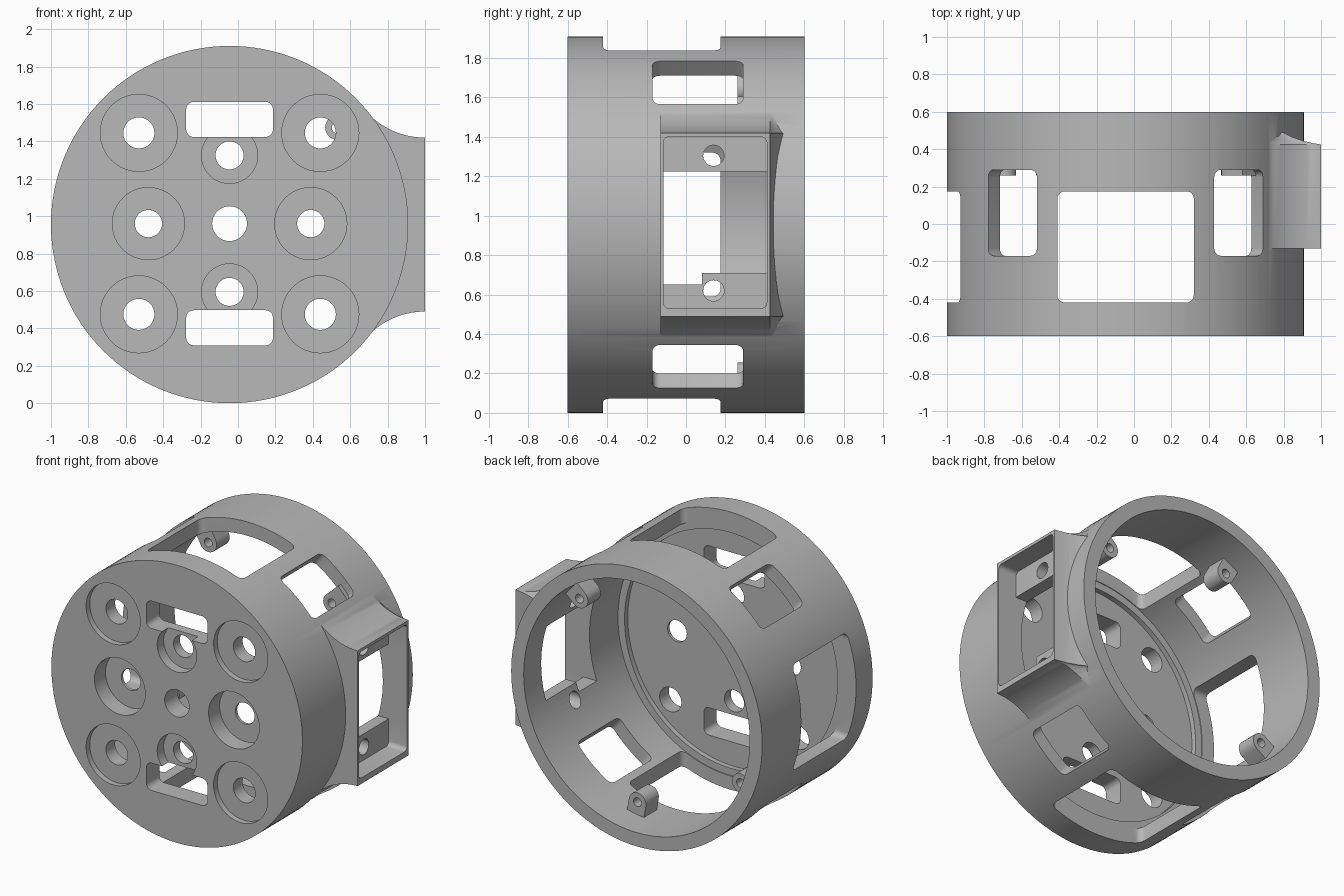
import bpy, bmesh, math
from mathutils import Vector

cube = bpy.data.objects.get("Cube")
if cube:
    bpy.data.objects.remove(cube, do_unlink=True)

CX, CZ, R, RI = -0.045, 0.955, 0.955, 0.86
X, Y, Z = Vector((1, 0, 0)), Vector((0, 1, 0)), Vector((0, 0, 1))
CENTRE = Vector((CX, 0, CZ))

grey = bpy.data.materials.new("plain grey")
grey.use_nodes = True
grey.diffuse_color = (0.48, 0.48, 0.48, 1)
grey.node_tree.nodes["Principled BSDF"].inputs["Base Color"].default_value = (0.48, 0.48, 0.48, 1)


def loft(name, sections):
    """Solid through matching closed loops of points, capped at both ends."""
    bm = bmesh.new()
    loops = [[bm.verts.new(p) for p in s] for s in sections]
    n = len(loops[0])
    for a, b in zip(loops, loops[1:]):
        for i in range(n):
            j = (i + 1) % n
            bm.faces.new((a[i], a[j], b[j], b[i]))
    bm.faces.new(loops[0])
    bm.faces.new(loops[-1])
    bmesh.ops.recalc_face_normals(bm, faces=bm.faces)
    mesh = bpy.data.meshes.new(name)
    bm.to_mesh(mesh)
    bm.free()
    mesh.materials.append(grey)
    ob = bpy.data.objects.new(name, mesh)
    bpy.context.scene.collection.objects.link(ob)
    return ob


def prism(name, pts, u, v, w, lo, hi, origin=Vector()):
    return loft(name, [[origin + u * a + v * b + w * c for a, b in pts] for c in (lo, hi)])


def circle(cx, cy, r, n=48):
    return [(cx + r * math.cos(math.tau * i / n), cy + r * math.sin(math.tau * i / n)) for i in range(n)]


def rounded(x0, x1, y0, y1, r=0.04, n=5):
    pts = []
    for q, (cx, cy) in enumerate(((x1 - r, y1 - r), (x0 + r, y1 - r), (x0 + r, y0 + r), (x1 - r, y0 + r))):
        for i in range(n + 1):
            a = math.pi / 2 * (q + i / n)
            pts.append((cx + r * math.cos(a), cy + r * math.sin(a)))
    return pts


def combine(target, tool, op="DIFFERENCE"):
    mod = target.modifiers.new(op.lower(), "BOOLEAN")
    mod.operation, mod.object, mod.solver = op, tool, "EXACT"
    bpy.context.view_layer.update()
    mesh = bpy.data.meshes.new_from_object(target.evaluated_get(bpy.context.evaluated_depsgraph_get()))
    target.modifiers.clear()
    target.data = mesh
    bpy.data.objects.remove(tool, do_unlink=True)


def round_cut(x, z, r, lo, hi):
    combine(housing, prism("cutter", circle(x, z, r), X, Z, Y, lo, hi))


def ring(r, y):
    return [Vector((px, y, pz)) for px, pz in circle(CX, CZ, r, 128)]


# Drum
housing = loft("housing", [ring(R, -0.6), ring(R, 0.6)])

# Side connector block with concave flares, blended into the drum at its back
FLARE, X0, HALF = 0.426, 0.72, 0.465


def block_section(y, k):
    upper = []
    for i in range(13):
        a = math.radians(41.1) * (1 - i / 12)
        upper.append((X0 + (1 - FLARE * math.sin(a) - X0) * k, HALF + FLARE * (1 - math.cos(a))))
    pts = [(0.6, upper[0][1] - 0.03)] + upper
    pts += [(x, -z) for x, z in reversed(pts)]
    return [Vector((x, y, CZ + z)) for x, z in pts]


block = loft("block", [block_section(y, k) for y, k in
                       ((-0.13, 1), (0.425, 1), (0.432, 0.85), (0.445, 0.65), (0.465, 0.45), (0.5, 0.2))])
combine(housing, block, "UNION")

# Hollow interior with a shallow step around the floor
combine(housing, loft("cutter", [ring(RI, -0.425), ring(RI, 0.7)]))
combine(housing, loft("cutter", [ring(0.81, -0.46), ring(0.81, 0)]))

# Large windows: top and bottom together, then the plain side
window = rounded(-0.365, 0.365, -0.42, 0.175)
combine(housing, prism("cutter", window, X, Y, Z, -1.2, 1.2, CENTRE))
combine(housing, prism("cutter", window, Z, Y, X, -1.2, -0.5, CENTRE))

# Diagonal windows
for deg in (50, 130, 230, 310):
    a = math.radians(deg)
    out = X * math.cos(a) + Z * math.sin(a)
    side = Z * math.cos(a) - X * math.sin(a)
    combine(housing, prism("cutter", rounded(-0.17, 0.17, -0.17, 0.29), side, Y, out, 0.55, 1.2, CENTRE))

# Connector pocket, through opening and screw holes
combine(housing, prism("cutter", rounded(-0.115, 0.41, 0.53, 1.4, 0.03), Y, Z, X, 0.86, 1.2))
opening = [(-0.115, 0.65), (0.08, 0.65), (0.08, 0.71), (0.41, 0.71), (0.41, 1.225), (-0.115, 1.225)]
combine(housing, prism("cutter", opening, Y, Z, X, 0.5, 1.2))
for z in (0.62, 1.305):
    combine(housing, prism("cutter", circle(0.14, z, 0.053, 24), Y, Z, X, 0.5, 1.2))

# Front face: counterbored holes and cable slots
for sx in (-1, 1):
    round_cut(CX + sx * 0.434, 0.96, 0.193, -0.7, -0.48)
    round_cut(CX + sx * 0.434, 0.96, 0.073, -0.7, -0.3)
    for sz in (-1, 1):
        x, z = CX + sx * 0.485, 0.96 + sz * 0.485
        round_cut(x, z, 0.206, -0.7, -0.56)
        round_cut(x, z, 0.083, -0.7, -0.3)
for sz in (-1, 1):
    z = 0.96 + sz * 0.365
    round_cut(CX, z, 0.15, -0.7, -0.53)
    round_cut(CX, z, 0.075, -0.7, -0.3)
    mid = 0.96 + sz * 0.557
    slot = rounded(CX - 0.232, CX + 0.232, mid - 0.094, mid + 0.094)
    combine(housing, prism("cutter", slot, X, Z, Y, -0.7, -0.3))
round_cut(CX, 0.96, 0.093, -0.7, -0.3)

# Screw tabs inside the back rim
for deg in (42, 118, 213, 280):
    a = math.radians(deg)
    out = X * math.cos(a) + Z * math.sin(a)
    side = Z * math.cos(a) - X * math.sin(a)
    tip = [(0.775 - 0.065 * math.sin(t), 0.065 * math.cos(t)) for t in (math.pi * i / 12 for i in range(13))]
    tab = prism("tab", [(0.9, 0.065)] + tip + [(0.9, -0.065)], out, side, Y, 0.26, 0.4, CENTRE)
    combine(tab, prism("cutter", circle(0.775, 0, 0.03, 20), out, side, Y, 0.2, 0.5, CENTRE))
    combine(housing, tab, "UNION")

# Shading
bpy.ops.object.select_all(action="DESELECT")
housing.select_set(True)
bpy.context.view_layer.objects.active = housing
bpy.ops.object.shade_smooth_by_angle(angle=math.radians(30))
